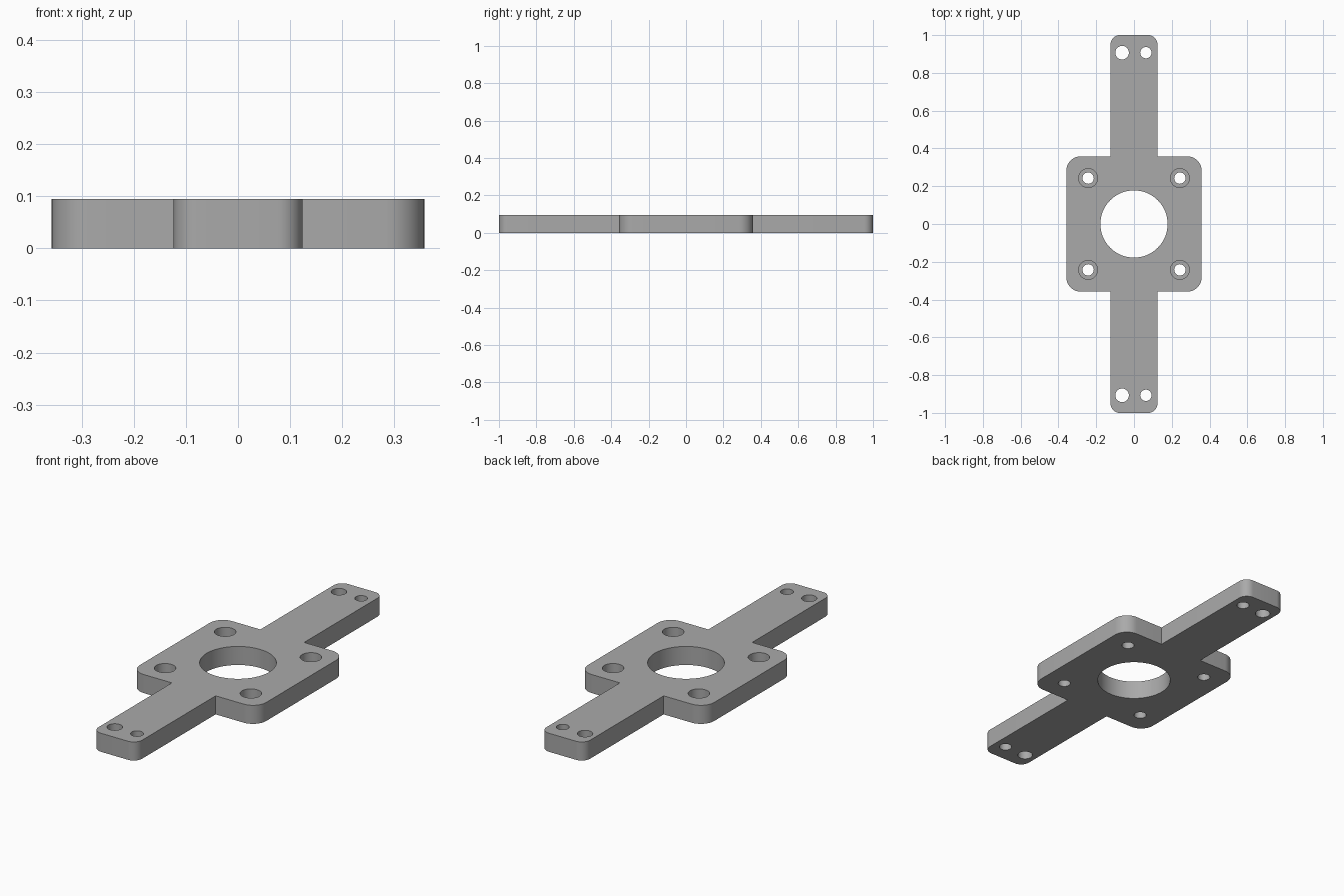
import bpy, bmesh
from math import sin, cos, pi, radians
from mathutils import Matrix

cube = bpy.data.objects.get("Cube")
if cube:
    bpy.data.objects.remove(cube, do_unlink=True)

THICK = 0.095
PLATE, PLATE_R = 0.358, 0.075     # half width and corner radius of the square
ARM, ARM_R = 0.124, 0.048         # half width and corner radius of the arms
SCREW = 0.243
TAB_Y = 0.907

grey = bpy.data.materials.new("Grey")
grey.use_nodes = True
colour = (0.4, 0.4, 0.4, 1)
grey.diffuse_color = colour
grey.node_tree.nodes["Principled BSDF"].inputs["Base Color"].default_value = colour


def add_object(name, bm):
    bmesh.ops.recalc_face_normals(bm, faces=bm.faces)
    mesh = bpy.data.meshes.new(name)
    bm.to_mesh(mesh)
    bm.free()
    mesh.materials.append(grey)
    obj = bpy.data.objects.new(name, mesh)
    bpy.context.collection.objects.link(obj)
    return obj


def arc(half_x, half_y, r, steps=10):
    """Rounded corner in the positive quadrant, counterclockwise."""
    angles = [i / steps * pi / 2 for i in range(steps + 1)]
    return [(half_x - r + r * cos(a), half_y - r + r * sin(a)) for a in angles]


def cylinders(name, holes, z0, z1):
    """Hidden cutter made of upright cylinders (x, y, radius)."""
    bm = bmesh.new()
    for x, y, r in holes:
        bmesh.ops.create_cone(bm, cap_ends=True, segments=64, radius1=r, radius2=r,
                              depth=z1 - z0,
                              matrix=Matrix.Translation((x, y, (z0 + z1) / 2)))
    obj = add_object(name, bm)
    obj.hide_render = True
    obj.hide_set(True)
    return obj


# Outline: one quadrant mirrored round the centre
quadrant = arc(PLATE, PLATE, PLATE_R) + [(ARM, PLATE)] + arc(ARM, 1, ARM_R)
outline = []
for sx, sy in ((1, 1), (-1, 1), (-1, -1), (1, -1)):
    points = [(sx * x, sy * y) for x, y in quadrant]
    outline += points if sx * sy > 0 else points[::-1]

# Bracket body
bm = bmesh.new()
face = bm.faces.new([bm.verts.new((x, y, 0)) for x, y in outline])
top = bmesh.ops.extrude_face_region(bm, geom=[face])["geom"]
bmesh.ops.translate(bm, vec=(0, 0, THICK),
                    verts=[v for v in top if isinstance(v, bmesh.types.BMVert)])
bracket = add_object("mounting_bracket", bm)

# Centre bore, screw holes and tab holes; counterbores from the top
screws = [(sx * SCREW, sy * SCREW) for sx in (-1, 1) for sy in (-1, 1)]
holes = [(0, 0, 0.178)] + [(x, y, 0.03) for x, y in screws]
for s in (-1, 1):
    holes += [(-0.063, s * TAB_Y, 0.036), (0.063, s * TAB_Y, 0.03)]
cutters = [
    cylinders("through_hole_cutter", holes, -0.1, 0.2),
    cylinders("counterbore_cutter", [(x, y, 0.05) for x, y in screws], 0.04, 0.2),
]

bpy.ops.object.select_all(action='DESELECT')
bracket.select_set(True)
bpy.context.view_layer.objects.active = bracket
for cutter in cutters:
    mod = bracket.modifiers.new(cutter.name, 'BOOLEAN')
    mod.operation = 'DIFFERENCE'
    mod.solver = 'EXACT'
    mod.object = cutter
    bpy.ops.object.modifier_apply(modifier=mod.name)
for cutter in cutters:
    bpy.data.objects.remove(cutter, do_unlink=True)

bpy.ops.object.shade_smooth_by_angle(angle=radians(30))
